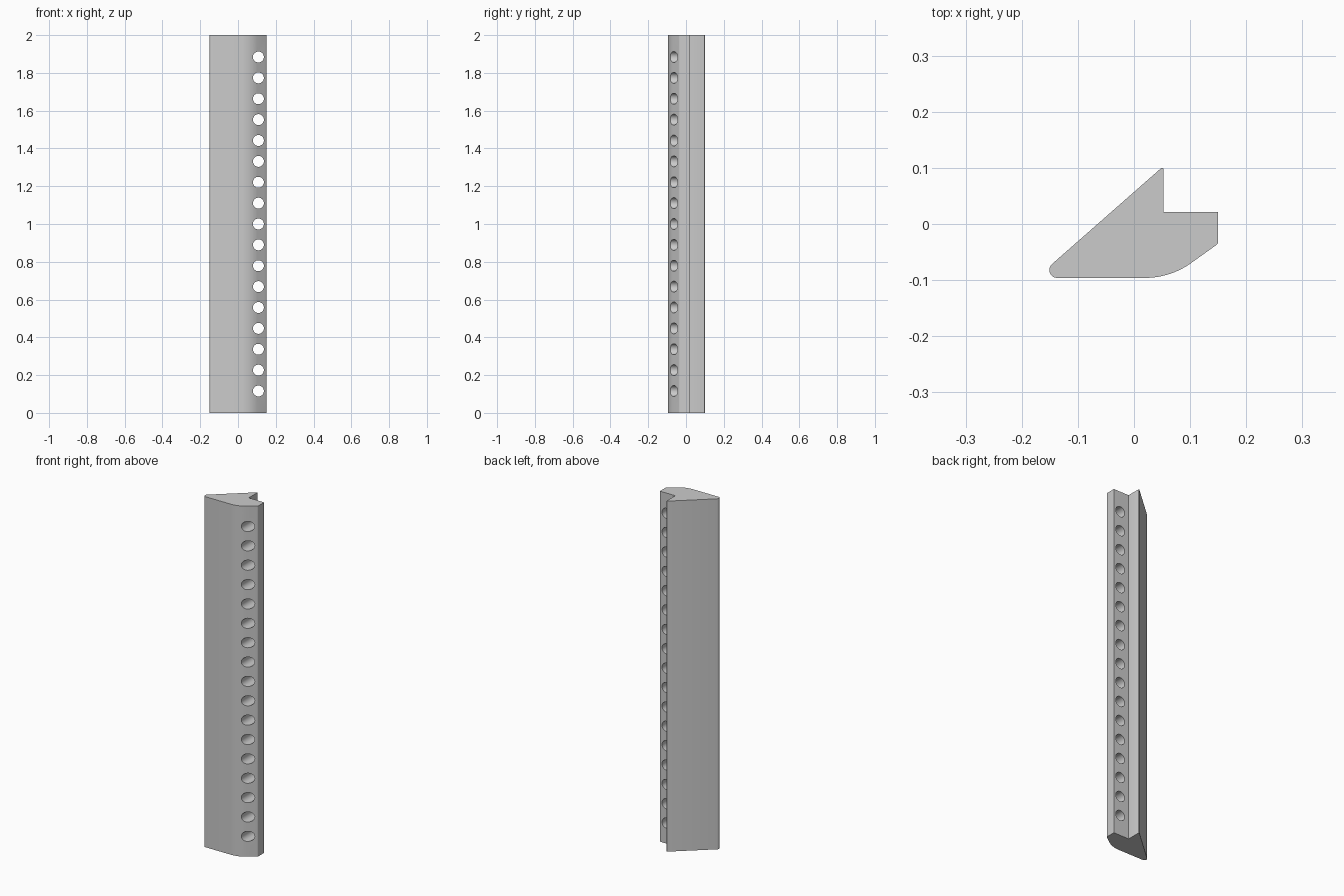
import bpy
import bmesh
from math import sin, cos, pi, radians
from mathutils import Matrix, Vector

cube = bpy.data.objects.get("Cube")
if cube:
    bpy.data.objects.remove(cube)

LENGTH = 2.0
HOLES = 17
PITCH = 0.1105
HOLE_X = 0.108
HOLE_RADIUS = 0.029


def arc(cx, cy, radius, start, end, steps):
    """Points along an arc, angles in degrees."""
    angles = [radians(start + (end - start) * i / steps) for i in range(steps + 1)]
    return [(cx + radius * cos(a), cy + radius * sin(a)) for a in angles]


def add_object(name, bm):
    mesh = bpy.data.meshes.new(name)
    bmesh.ops.recalc_face_normals(bm, faces=bm.faces)
    bm.to_mesh(mesh)
    bm.free()
    obj = bpy.data.objects.new(name, mesh)
    bpy.context.collection.objects.link(obj)
    return obj


grey = bpy.data.materials.new("plain grey")
grey.use_nodes = True
colour = (0.6, 0.6, 0.6, 1)
grey.diffuse_color = colour
grey.node_tree.nodes["Principled BSDF"].inputs["Base Color"].default_value = colour

# Cross-section, counter-clockwise from the rounded tip
profile = arc(-0.137, -0.082, 0.014, 131, 270, 10)
profile += arc(0.02, 0.044, 0.14, -90, -52.5, 12)
profile += arc(0.142, -0.031, 0.008, -52.5, 0, 4)
profile += [(0.15, 0.021), (0.053, 0.021)]
profile += arc(0.050, 0.097, 0.003, 0, 131, 4)

# Extruded rail
bm = bmesh.new()
face = bm.faces.new([bm.verts.new((x, y, 0)) for x, y in profile])
result = bmesh.ops.extrude_face_region(bm, geom=[face])
top = [v for v in result["geom"] if isinstance(v, bmesh.types.BMVert)]
bmesh.ops.translate(bm, verts=top, vec=Vector((0, 0, LENGTH)))
rail = add_object("perforated_rail", bm)
rail.data.materials.append(grey)

# Row of drills running front to back
bm = bmesh.new()
for i in range(HOLES):
    z = LENGTH / 2 + (i - (HOLES - 1) / 2) * PITCH
    place = Matrix.Translation((HOLE_X, 0, z)) @ Matrix.Rotation(pi / 2, 4, "X")
    bmesh.ops.create_cone(bm, cap_ends=True, segments=32, radius1=HOLE_RADIUS,
                          radius2=HOLE_RADIUS, depth=0.4, matrix=place)
drills = add_object("hole_cutter", bm)
drills.data.materials.append(grey)
drills.hide_render = True
drills.hide_set(True)

cut = rail.modifiers.new("holes", "BOOLEAN")
cut.operation = "DIFFERENCE"
cut.solver = "EXACT"
cut.object = drills

# Apply the cut and smooth the curved faces
bpy.ops.object.select_all(action="DESELECT")
rail.select_set(True)
bpy.context.view_layer.objects.active = rail
bpy.ops.object.modifier_apply(modifier=cut.name)
bpy.data.objects.remove(drills)
bpy.ops.object.shade_smooth_by_angle(angle=radians(30))
